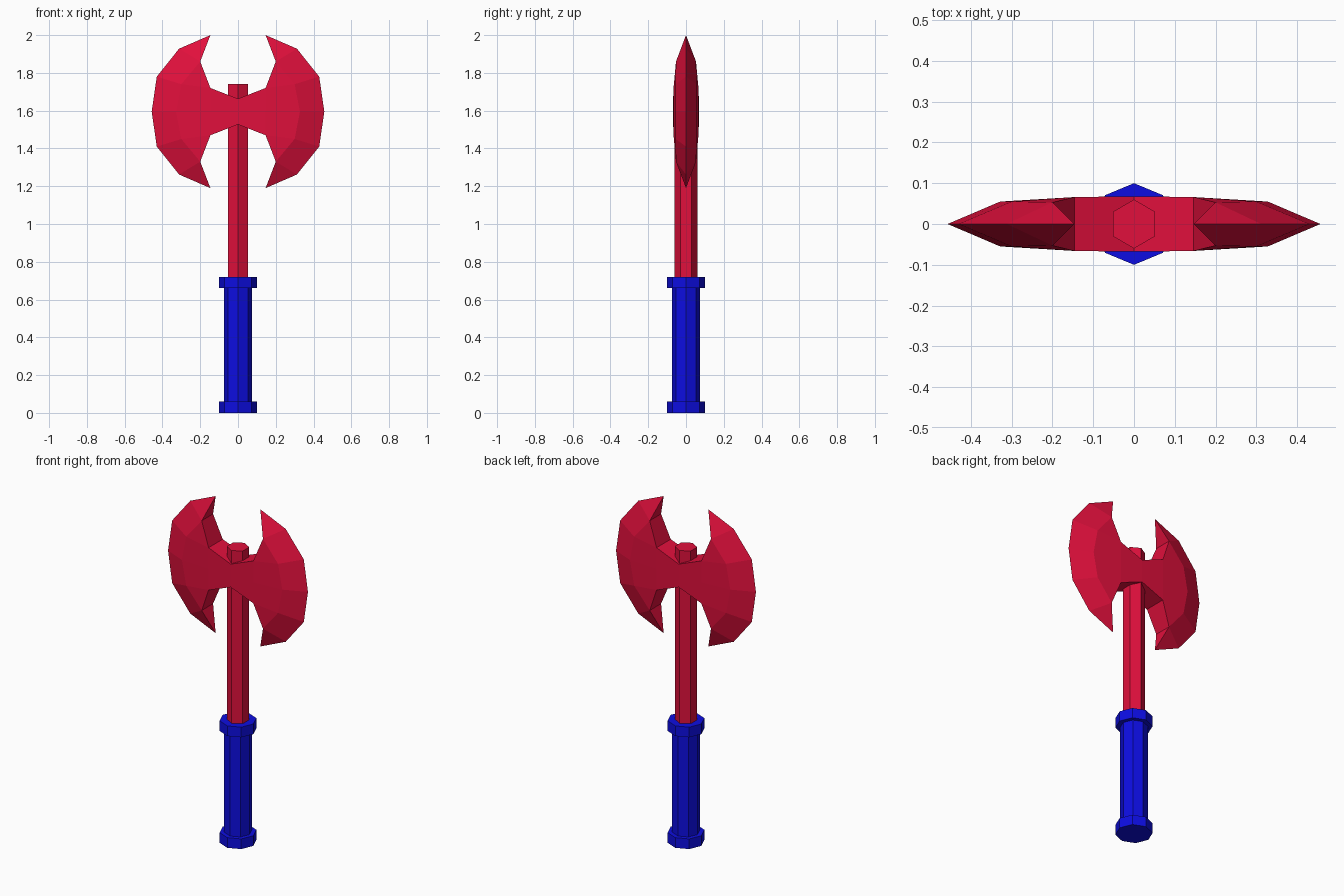
import bpy, math

if "Cube" in bpy.data.objects:
    bpy.data.objects.remove(bpy.data.objects["Cube"])


def material(name, rgb):
    m = bpy.data.materials.new(name)
    m.diffuse_color = (*rgb, 1)
    m.use_nodes = True
    m.node_tree.nodes["Principled BSDF"].inputs["Base Color"].default_value = m.diffuse_color
    return m


RED = material("red", (0.75, 0.005, 0.045))
BLUE = material("blue", (0.004, 0.004, 0.75))


def prism(name, sides, radius, z0, z1, mat, turn=0):
    bpy.ops.mesh.primitive_cylinder_add(
        vertices=sides, radius=radius, depth=z1 - z0,
        location=(0, 0, (z0 + z1) / 2), rotation=(0, 0, turn))
    ob = bpy.context.object
    ob.name = name
    ob.data.materials.append(mat)
    return ob


# Handle: octagonal grip with two collars, hexagonal shaft
prism("grip", 8, 0.075, 0.05, 0.67, BLUE)
prism("pommel_collar", 8, 0.1, 0.0, 0.06, BLUE)
prism("upper_collar", 8, 0.1, 0.66, 0.72, BLUE)
prism("shaft", 6, 0.06, 0.70, 1.74, RED)

# Axe head: one eighth, mirrored on all three axes
P = {
    # cheek
    "C0": (0, -.068, 0), "C1": (0, -.068, .068),
    "A0": (.146, -.066, 0), "A1": (.146, -.066, .125),
    # bevel ridge
    "R0": (.2, -.053, .265), "R1": (.3, -.055, .145), "R2": (.328, -.055, 0),
    # cutting edge
    "T": (.146, 0, .405), "O1": (.312, 0, .333),
    "O2": (.43, 0, .185), "O3": (.457, 0, 0),
    # rim centre line
    "M0": (0, 0, .068), "M1": (.146, 0, .125), "M2": (.2, 0, .265),
}
FACES = ["C0 A0 A1 C1", "A0 R2 R1 A1", "A1 R1 R0",
         "R2 O3 O2 R1", "R1 O2 O1 R0", "R0 O1 T",
         "C1 A1 M1 M0", "A1 R0 M2 M1", "R0 T M2"]
keys = list(P)
mesh = bpy.data.meshes.new("axe_head")
mesh.from_pydata(list(P.values()), [],
                 [[keys.index(k) for k in f.split()] for f in FACES])
mesh.materials.append(RED)
head = bpy.data.objects.new("axe_head", mesh)
bpy.context.collection.objects.link(head)
head.location.z = 1.595
mirror = head.modifiers.new("mirror", "MIRROR")
mirror.use_axis = (True, True, True)
mirror.use_clip = True
